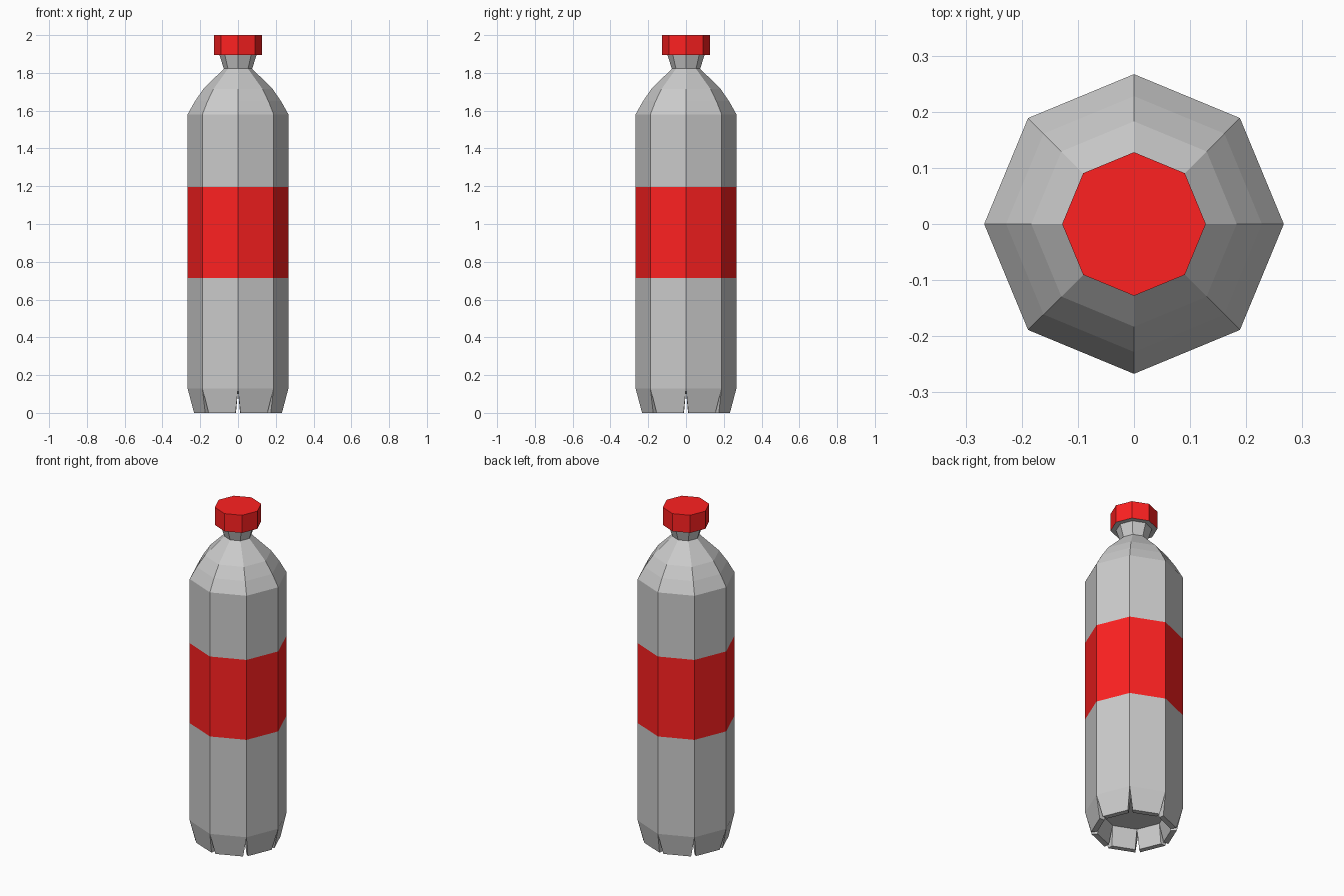
import bpy, bmesh
from math import cos, sin, pi
from mathutils import Vector

if "Cube" in bpy.data.objects:
    bpy.data.objects.remove(bpy.data.objects["Cube"])

SIDES = 8
RED = bpy.data.materials.new("red_plastic")
RED.diffuse_color = (1.0, 0.015, 0.015, 1)
RED.use_nodes = True
RED.node_tree.nodes["Principled BSDF"].inputs["Base Color"].default_value = RED.diffuse_color


def pt(r, z, k):
    a = 2 * pi * k / SIDES
    return Vector((r * cos(a), r * sin(a), z))


def finish(name, bm, mat=None):
    bmesh.ops.remove_doubles(bm, verts=bm.verts, dist=1e-5)
    bmesh.ops.recalc_face_normals(bm, faces=bm.faces)
    me = bpy.data.meshes.new(name)
    bm.to_mesh(me)
    bm.free()
    if mat:
        me.materials.append(mat)
    ob = bpy.data.objects.new(name, me)
    bpy.context.collection.objects.link(ob)
    return ob


def lathe(name, profile, mat=None, top=False):
    """Octagonal revolve of (radius, z) points, listed bottom to top."""
    bm = bmesh.new()
    rings = [[bm.verts.new(pt(r, z, k)) for k in range(SIDES)] for r, z in profile]
    for a, b in zip(rings, rings[1:]):
        for k in range(SIDES):
            n = (k + 1) % SIDES
            bm.faces.new((a[k], a[n], b[n], b[k]))
    if top:
        bm.faces.new(rings[-1])
    return finish(name, bm, mat)


# Bottle walls, label band and cap
lathe("lower_body", [(0.267, 0.13), (0.267, 0.715)])
lathe("label_band", [(0.267, 0.715), (0.267, 1.195)], RED)
lathe("upper_body_and_neck", [
    (0.267, 1.195), (0.267, 1.58), (0.228, 1.65), (0.183, 1.715),
    (0.075, 1.822), (0.098, 1.894), (0.128, 1.894)])
lathe("cap", [(0.128, 1.894), (0.128, 2.0)], RED, top=True)

# Base: eight feet split by narrow slots at the corners, around a recessed floor
bm = bmesh.new()
for k in range(SIDES):
    sides = []
    for i, j in ((k, k + 1), (k + 1, k)):
        along = (pt(1, 0, j) - pt(1, 0, i)).normalized()
        sides.append([
            pt(0.267, 0.13, i),                     # outer top
            pt(0.238, 0, i) + along * 0.014,        # outer toe
            pt(0.205, 0, i) + along * 0.012,        # inner toe
            pt(0.180, 0.115, i)])                   # floor edge
    a, b = [[bm.verts.new(p) for p in s] for s in sides]
    for n in range(3):
        bm.faces.new((a[n], b[n], b[n + 1], a[n + 1]))
    bm.faces.new(a)
    bm.faces.new(b)
bm.faces.new([bm.verts.new(pt(0.180, 0.115, k)) for k in range(SIDES)])
finish("base_feet", bm)
